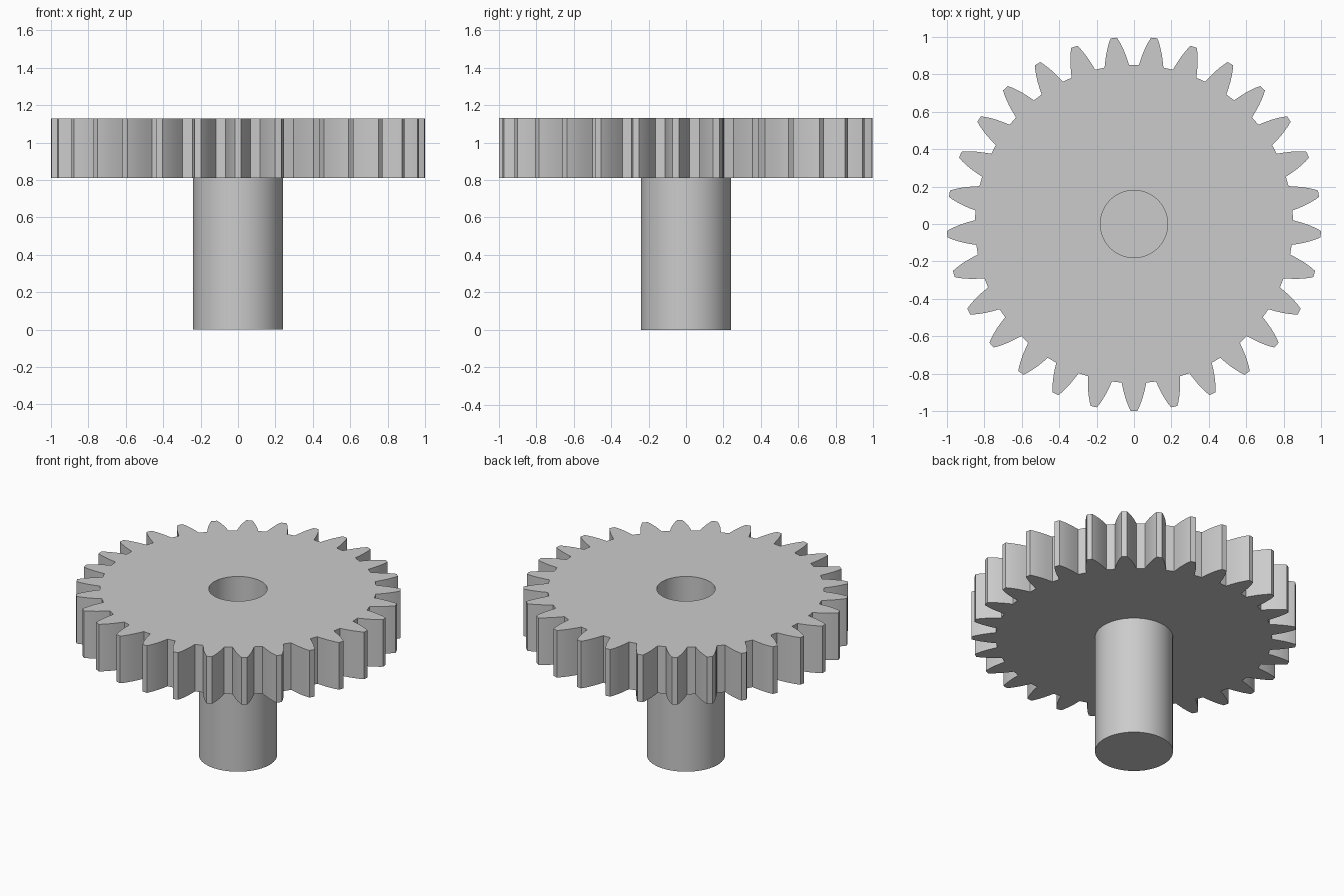
import bpy
import bmesh
import math

cube = bpy.data.objects.get("Cube")
if cube:
    bpy.data.objects.remove(cube, do_unlink=True)

TEETH = 29
SHAFT_TOP, GEAR_TOP = 0.81, 1.13
HOLE_RADIUS, SHAFT_RADIUS = 0.18, 0.24
# One tooth flank: distance from the axis, half width
FLANK = [(0.848, 0.066), (0.885, 0.058), (0.92, 0.049), (0.95, 0.039),
         (0.978, 0.028), (1.0, 0.017)]

steel = bpy.data.materials.new("grey_metal")
steel.use_nodes = True
grey = (0.6, 0.6, 0.6, 1)
steel.diffuse_color = grey
steel.node_tree.nodes["Principled BSDF"].inputs["Base Color"].default_value = grey


def finish(bm, name):
    bmesh.ops.recalc_face_normals(bm, faces=bm.faces[:])
    mesh = bpy.data.meshes.new(name)
    bm.to_mesh(mesh)
    bm.free()
    mesh.materials.append(steel)
    obj = bpy.data.objects.new(name, mesh)
    bpy.context.collection.objects.link(obj)
    bpy.ops.object.select_all(action='DESELECT')
    obj.select_set(True)
    bpy.context.view_layer.objects.active = obj
    bpy.ops.object.shade_smooth_by_angle(angle=math.radians(25))
    return obj


def circle(radius, count=64):
    return [(radius * math.cos(math.tau * i / count),
             radius * math.sin(math.tau * i / count)) for i in range(count)]


def prism(name, loops, bottom, top):
    """Extrude an outline, with any inner loops left as holes."""
    bm = bmesh.new()
    edges = []
    for loop in loops:
        verts = [bm.verts.new((x, y, bottom)) for x, y in loop]
        edges += [bm.edges.new((v, verts[i - 1])) for i, v in enumerate(verts)]
    bmesh.ops.triangle_fill(bm, edges=edges, use_beauty=True)
    result = bmesh.ops.extrude_face_region(bm, geom=bm.faces[:], use_keep_orig=True)
    moved = [g for g in result["geom"] if isinstance(g, bmesh.types.BMVert)]
    bmesh.ops.translate(bm, verts=moved, vec=(0, 0, top - bottom))
    return finish(bm, name)


# Toothed outline, one tooth pointing to the front
tooth = [(r, -w) for r, w in FLANK] + [(r, w) for r, w in reversed(FLANK)]
outline = []
for i in range(TEETH):
    a = -math.pi / 2 + math.tau * i / TEETH
    c, s = math.cos(a), math.sin(a)
    outline += [(r * c - w * s, r * s + w * c) for r, w in tooth]

# Gear wheel with central bore, and the shaft closing it from below
prism("gear_wheel", [outline, circle(HOLE_RADIUS)], SHAFT_TOP, GEAR_TOP)
prism("shaft", [circle(SHAFT_RADIUS)], 0, SHAFT_TOP)
